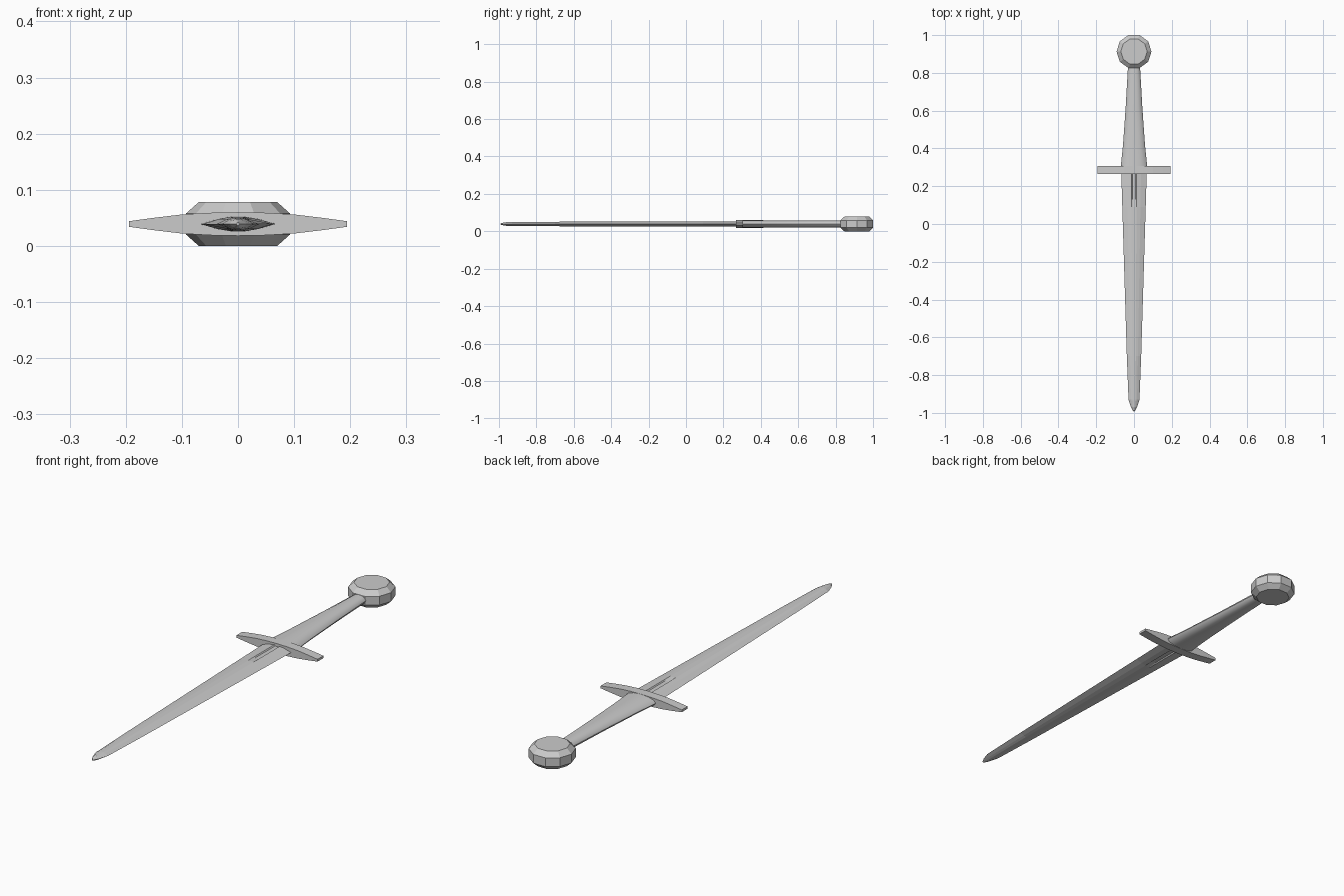
import bpy, bmesh
from math import sin, cos, pi

if "Cube" in bpy.data.objects:
    bpy.data.objects.remove(bpy.data.objects["Cube"])

ZC = 0.039  # height of the sword's middle plane


def loft(name, rings):
    """Skin a list of closed rings and cap both ends."""
    bm = bmesh.new()
    loops = [[bm.verts.new(p) for p in r] for r in rings]
    n = len(loops[0])
    for a, b in zip(loops, loops[1:]):
        for i in range(n):
            j = (i + 1) % n
            bm.faces.new((a[i], a[j], b[j], b[i]))
    bm.faces.new(loops[0])
    bm.faces.new(loops[-1])
    bmesh.ops.recalc_face_normals(bm, faces=bm.faces)
    me = bpy.data.meshes.new(name)
    bm.to_mesh(me)
    bm.free()
    ob = bpy.data.objects.new(name, me)
    bpy.context.collection.objects.link(ob)
    return ob


def blade_ring(y, w, t, groove):
    # lens section with a shallow central fuller on both faces
    g = min(0.013, w * 0.25)
    half = [(w, 0), (w * 0.55, t * 0.68), (g, t), (g * 0.7, t - groove),
            (-g * 0.7, t - groove), (-g, t), (-w * 0.55, t * 0.68)]
    pts = half + [(-x, -z) for x, z in half]
    return [(x, y, ZC + z) for x, z in pts]


def oval_ring(y, w, t, n=12):
    return [(w * cos(2 * pi * i / n), y, ZC + t * sin(2 * pi * i / n)) for i in range(n)]


# blade: y, half width, half thickness, fuller depth
loft("blade", [blade_ring(*s) for s in [
    (0.285, 0.068, 0.013, 0.005),
    (0.13, 0.063, 0.013, 0.004),
    (0.09, 0.062, 0.013, 0.0),
    (-0.70, 0.038, 0.012, 0.0),
    (-0.93, 0.029, 0.011, 0.0),
    (-0.97, 0.016, 0.009, 0.0),
    (-0.993, 0.003, 0.003, 0.0),
]])

# grip: tapers from guard to pommel
grip = loft("grip", [oval_ring(*s) for s in [
    (0.285, 0.072, 0.021),
    (0.42, 0.058, 0.020),
    (0.62, 0.044, 0.019),
    (0.85, 0.031, 0.019),
]])

# crossguard: thick in the middle, thin at the ends
half = [(0.0, 0.021), (0.05, 0.020), (0.10, 0.017), (0.15, 0.011), (0.194, 0.005)]
spans = [(-x, t) for x, t in reversed(half[1:])] + half
loft("crossguard", [[(x, 0.266, ZC - t), (x, 0.306, ZC - t),
                     (x, 0.306, ZC + t), (x, 0.266, ZC + t)] for x, t in spans])

# pommel: ten-sided disc with bevelled rims
loft("pommel", [[(r * cos(2 * pi * i / 10), 0.913 + r * sin(2 * pi * i / 10), ZC + z)
                 for i in range(10)]
                for r, z in [(0.070, -0.039), (0.0925, -0.019), (0.0925, 0.019), (0.070, 0.039)]])

# soft shading on the grip
bpy.context.view_layer.objects.active = grip
grip.select_set(True)
bpy.ops.object.shade_smooth_by_angle(angle=0.7)
